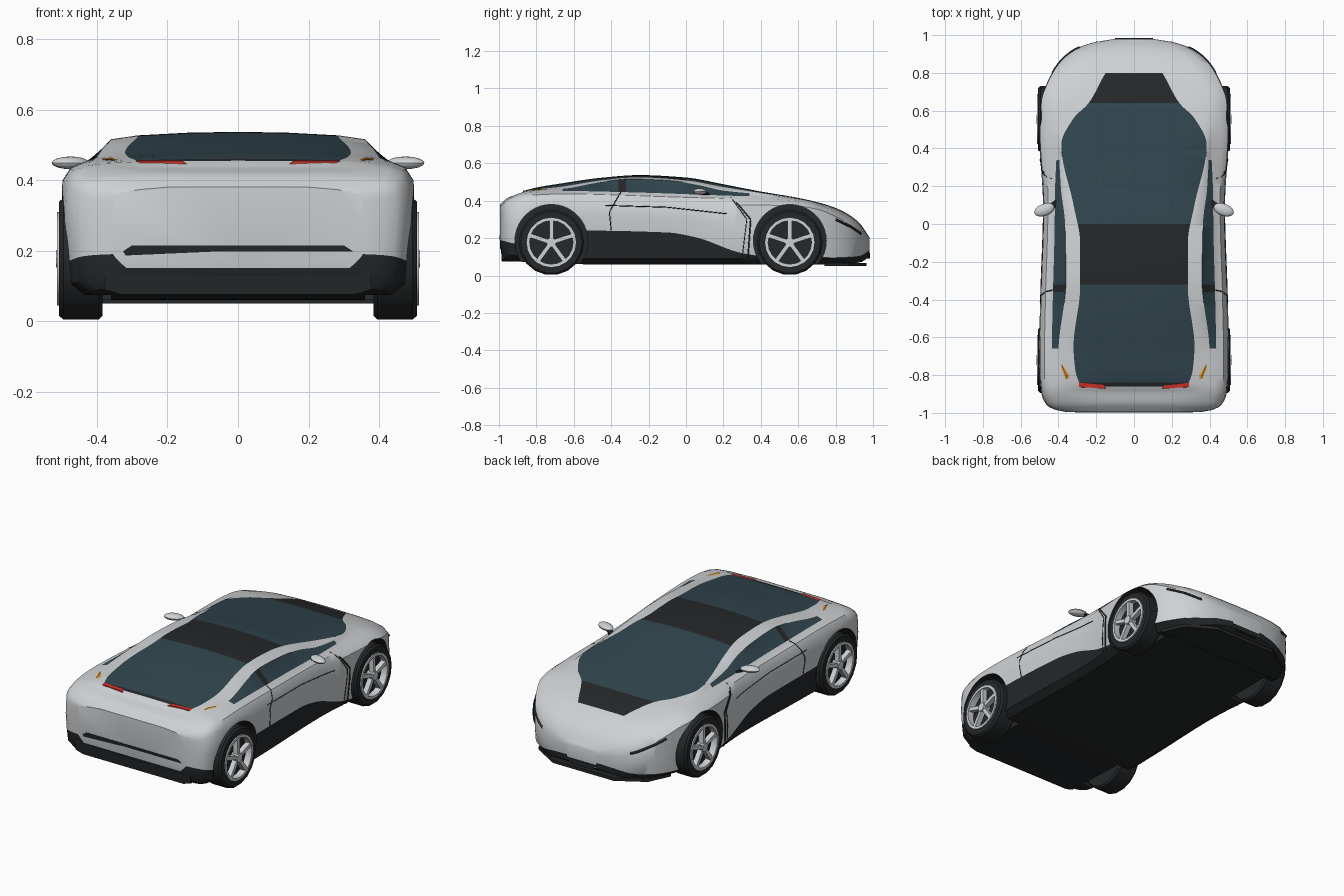
import bpy, bmesh, math
from mathutils import Matrix, Vector

if "Cube" in bpy.data.objects:
    bpy.data.objects.remove(bpy.data.objects["Cube"])


def material(name, *rgb):
    m = bpy.data.materials.new(name)
    m.diffuse_color = (*rgb, 1)
    m.use_nodes = True
    m.node_tree.nodes["Principled BSDF"].inputs["Base Color"].default_value = m.diffuse_color
    return m


PAINT = material("silver_paint", .62, .64, .66)
DARK = material("black_trim", .018, .02, .022)
GLASS = material("tinted_glass", .03, .06, .075)
RED = material("red_lens", .65, .03, .02)
AMBER = material("amber_lens", .8, .3, .02)


def obj_from_bm(name, bm, mats, angle=35):
    bmesh.ops.remove_doubles(bm, verts=bm.verts, dist=1e-5)
    bmesh.ops.recalc_face_normals(bm, faces=bm.faces)
    me = bpy.data.meshes.new(name)
    bm.to_mesh(me)
    bm.free()
    ob = bpy.data.objects.new(name, me)
    bpy.context.collection.objects.link(ob)
    for m in mats:
        me.materials.append(m)
    smooth(ob, angle)
    return ob


def smooth(ob, angle):
    bpy.ops.object.select_all(action='DESELECT')
    ob.select_set(True)
    bpy.context.view_layer.objects.active = ob
    bpy.ops.object.shade_smooth_by_angle(angle=math.radians(angle))


def spline(*k):
    """Monotone cubic through (y, value) keys."""
    d = [(b[1] - a[1]) / (b[0] - a[0]) for a, b in zip(k, k[1:])]
    t = [d[0]] + [2 * a * b / (a + b) if a * b > 0 else 0 for a, b in zip(d, d[1:])] + [d[-1]]

    def f(y):
        y = min(max(y, k[0][0]), k[-1][0])
        i = next(j for j in range(len(d)) if y <= k[j + 1][0])
        h = k[i + 1][0] - k[i][0]
        s = (y - k[i][0]) / h
        return ((1 + 2 * s) * (1 - s) ** 2 * k[i][1] + s * (1 - s) ** 2 * h * t[i]
                + s * s * (3 - 2 * s) * k[i + 1][1] + s * s * (s - 1) * h * t[i + 1])
    return f


# Guide curves of the body along its length
width = spline((-.995, .36), (-.98, .43), (-.955, .465), (-.9, .49), (-.75, .503), (-.4, .497), (.1, .482),
               (.5, .503), (.65, .495), (.75, .46), (.85, .40), (.92, .32), (.96, .22), (.98, .1))
floor_z = spline((-.995, .15), (-.97, .09), (-.9, .075), (-.5, .06), (.8, .06), (.93, .07), (.98, .1))
trim_z = spline((-.995, .19), (-.9, .17), (-.75, .2), (-.52, .24), (-.1, .23), (.05, .205), (.3, .12), (.45, .1),
                (.8, .095), (.93, .105), (.98, .135))
side_z = spline((-.995, .34), (-.95, .37), (-.85, .395), (-.6, .4), (0, .378), (.55, .375), (.7, .355),
                (.8, .315), (.9, .255), (.98, .18))
belt_ratio = spline((-.995, .92), (-.9, .87), (-.3, .865), (.1, .87), (.45, .81), (.7, .79), (.9, .72), (.98, .7))
belt_z = spline((-.995, .365), (-.95, .405), (-.86, .44), (-.65, .452), (-.3, .445), (.2, .428), (.45, .42),
                (.6, .41), (.75, .372), (.85, .33), (.93, .27), (.98, .2))
rail_x = spline((-.995, .28), (-.95, .35), (-.85, .375), (-.68, .4), (-.3, .36), (0, .365), (.2, .388),
                (.45, .398), (.6, .36), (.7, .28), (.8, .23), (.9, .17), (.98, .04))
rail_z = spline((-.995, .373), (-.95, .412), (-.86, .448), (-.65, .464), (-.45, .5), (-.3, .516), (-.1, .508),
                (.05, .487), (.2, .454), (.4, .434), (.6, .412), (.75, .376), (.85, .335), (.93, .275), (.98, .203))
glass_x = spline((-.995, .2), (-.9, .27), (-.84, .29), (-.78, .31), (-.65, .32), (-.33, .285), (-.1, .285),
                 (.1, .32), (.42, .385), (.56, .32), (.64, .24), (.8, .15), (.98, .02))
top_z = spline((-.995, .38), (-.95, .417), (-.88, .44), (-.86, .455), (-.65, .495), (-.45, .523), (-.25, .537),
               (0, .524), (.2, .488), (.4, .449), (.6, .415), (.75, .379), (.85, .338), (.93, .278), (.98, .205))
crown = spline((-.9, 0), (-.65, .016), (-.3, .01), (.1, .014), (.42, .005), (.6, .001))


def half_section(y):
    w, zb, zt, zs, zl = width(y), floor_z(y), trim_z(y), side_z(y), belt_z(y)
    xb, xg, top = w * belt_ratio(y), glass_x(y), top_z(y)
    zg = top - crown(y)
    return [(0, zb), (.88 * w, zb), (.965 * w, zb + .03), (.985 * w, zt), (w, (zt + zs) / 2), (.99 * w, zs),
            (.58 * w + .42 * xb, .3 * zs + .7 * zl), (xb, zl), (rail_x(y), rail_z(y)), (xg, zg),
            (xg / 2, zg + .75 * (top - zg)), (0, top)]


def paint_index(k, y):
    if k < 3:
        return 1
    if k == 7 and -.66 < y < .34:
        return 1 if -.36 < y < -.32 else 2
    if k >= 9 and -.86 < y < .8:
        return 1 if y > .64 or -.32 < y < 0 or y < -.84 else 2
    return 0


# Body shell: loft of the sections
ys = [-.995, -.985, -.97, -.955] + [i * .02 for i in range(-47, 48)] + [.955, .965, .975, .98]
bm = bmesh.new()
rings = []
for y in ys:
    h = half_section(y)
    pts = h + [(-x, z) for x, z in h[-2:0:-1]]
    rings.append([bm.verts.new((x, y, z)) for x, z in pts])
n = len(rings[0])
for j in range(len(ys) - 1):
    for k in range(n):
        q = (k + 1) % n
        f = bm.faces.new((rings[j][k], rings[j][q], rings[j + 1][q], rings[j + 1][k]))
        f.material_index = paint_index(k if k < n // 2 else n - 1 - k, (ys[j] + ys[j + 1]) / 2)
bm.faces.new(rings[0])
bm.faces.new(rings[-1])
body = obj_from_bm("body_shell", bm, [PAINT, DARK, GLASS])

# Wheel arches cut from the body
AXLES = (("rear", -.72), ("front", .555))
for _, y in AXLES:
    for s in (-1, 1):
        bm = bmesh.new()
        bmesh.ops.create_cone(bm, cap_ends=True, segments=40, radius1=.195, radius2=.195, depth=.3,
                              matrix=Matrix.Translation((s * .51, y, .185)) @ Matrix.Rotation(math.pi / 2, 4, 'Y'))
        for f in bm.faces:
            f.material_index = 1
        cutter = obj_from_bm("arch_cutter", bm, [PAINT, DARK, GLASS])
        cutter.hide_render = True
        mod = body.modifiers.new("arch", 'BOOLEAN')
        mod.object, mod.solver = cutter, 'EXACT'
        bpy.context.view_layer.objects.active = body
        bpy.ops.object.modifier_apply(modifier=mod.name)
        bpy.data.objects.remove(cutter)
smooth(body, 35)


# Wheels: turned tyre and rim, five spokes and a hub
def lathe(bm, profile, s, sides):
    rows = [[bm.verts.new((s * x, r * math.cos(a), r * math.sin(a))) for r, x in profile]
            for a in (2 * math.pi * i / sides for i in range(sides))]
    for a, b in zip(rows, rows[1:] + rows[:1]):
        for k in range(len(profile) - 1):
            bm.faces.new((a[k], b[k], b[k + 1], a[k + 1]))


for label, y in AXLES:
    for s, side in ((-1, "left"), (1, "right")):
        bm = bmesh.new()
        lathe(bm, [(.05, .385), (.165, .385), (.175, .395), (.175, .495), (.165, .507), (.13, .507),
                   (.122, .47), (.01, .47)], s, 18)
        tyre = obj_from_bm(f"{label}_{side}_tyre", bm, [DARK], 30)
        bm = bmesh.new()
        lathe(bm, [(.132, .49), (.132, .514), (.116, .514), (.116, .475)], s, 20)
        for i in range(5):
            turn = Matrix.Rotation(i * 2 * math.pi / 5, 4, 'X')
            bmesh.ops.create_cube(bm, size=1, matrix=turn @ Matrix.Translation((s * .495, 0, .065))
                                  @ Matrix.Diagonal((.03, .022, .115, 1)))
        bmesh.ops.create_cone(bm, cap_ends=True, segments=10, radius1=.026, radius2=.026, depth=.045,
                              matrix=Matrix.Translation((s * .494, 0, 0)) @ Matrix.Rotation(math.pi / 2, 4, 'Y'))
        rim = obj_from_bm(f"{label}_{side}_rim", bm, [PAINT], 30)
        tyre.location = rim.location = (0, y, .177)


# Extruded flat panels
def panel(name, pts, depth, mat):
    bm = bmesh.new()
    f = bm.faces.new([bm.verts.new(p) for p in pts])
    out = bmesh.ops.extrude_face_region(bm, geom=[f])["geom"]
    bmesh.ops.translate(bm, vec=Vector(depth), verts=[v for v in out if isinstance(v, bmesh.types.BMVert)])
    return obj_from_bm(name, bm, [mat], 20)


def both(half):
    return half + [(-x, y, z) for x, y, z in reversed(half)]


panel("rear_diffuser", both([(.3, -.998, .215), (.37, -.99, .17), (.38, -.985, .09), (.33, -.985, .075)]),
      (0, .08, 0), DARK)
panel("front_splitter", both([(.42, .74, .05), (.36, .87, .05), (.2, .965, .05)]), (0, 0, .018), DARK)
panel("front_intake", both([(.1, .984, .12), (.07, .984, .09)]), (0, -.03, 0), DARK)
for s, side in ((-1, "left"), (1, "right")):
    panel(f"{side}_tail_light", [(s * .13, -.872, .437), (s * .16, -.872, .454), (s * .29, -.862, .454),
                                 (s * .25, -.872, .437)], (0, .03, .003), RED)
    panel(f"{side}_turn_lamp", [(s * .34, -.82, .452), (s * .36, -.82, .46), (s * .385, -.76, .458)],
          (0, .02, .004), AMBER)


# Shut lines and headlight slits that follow the body side
def side_x(y, z):
    h = half_section(y)
    for (x0, z0), (x1, z1) in zip(h[1:], h[2:]):
        if z0 <= z <= z1 and z1 > z0:
            return x0 + (x1 - x0) * (z - z0) / (z1 - z0)
    return h[7][0]


def surface_line(name, keys, r):
    path = [(a[0] + (b[0] - a[0]) * i / 8, a[1] + (b[1] - a[1]) * i / 8)
            for a, b in zip(keys, keys[1:]) for i in range(9)]
    for s, side in ((-1, "left"), (1, "right")):
        cu = bpy.data.curves.new(name, 'CURVE')
        cu.dimensions, cu.bevel_depth, cu.bevel_resolution = '3D', r, 0
        sp = cu.splines.new('POLY')
        sp.points.add(len(path) - 1)
        for p, (y, z) in zip(sp.points, path):
            p.co = (s * side_x(y, z), y, z, 1)
        cu.materials.append(DARK)
        bpy.context.collection.objects.link(bpy.data.objects.new(f"{side}_{name}", cu))


surface_line("door_rear_seam", [(-.35, .445), (-.41, .34), (-.4, .24)], .003)
surface_line("door_front_seam", [(.24, .42), (.325, .3), (.3, .09)], .003)
surface_line("fender_vent", [(.27, .39), (.345, .3), (.33, .09)], .005)
surface_line("side_crease", [(-.43, .375), (-.1, .365), (.22, .33)], .0025)
surface_line("headlight_slit", [(.935, .225), (.88, .262), (.8, .3)], .007)

# Door mirrors on short stalks
for s, side in ((-1, "left"), (1, "right")):
    bm = bmesh.new()
    turn = Matrix.Translation((s * .475, .075, .449)) @ Matrix.Rotation(-s * .35, 4, 'Z')
    bmesh.ops.create_uvsphere(bm, u_segments=14, v_segments=8, radius=1,
                              matrix=turn @ Matrix.Diagonal((.056, .032, .018, 1)))
    obj_from_bm(f"{side}_mirror", bm, [PAINT])
    panel(f"{side}_mirror_stalk", [(s * .41, .13, .425), (s * .41, .09, .425), (s * .47, .06, .445),
                                   (s * .47, .09, .445)], (0, 0, .01), DARK)
